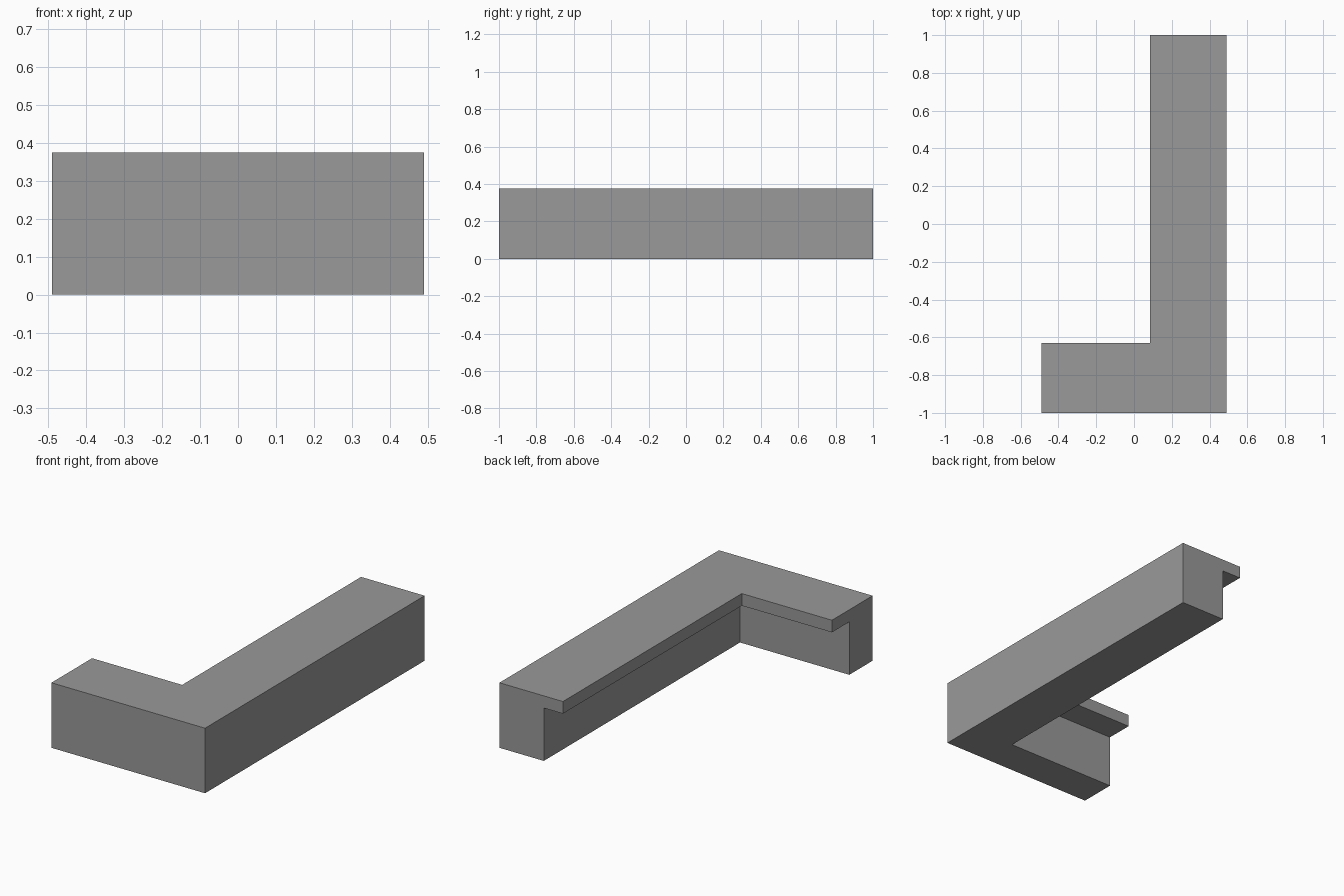
import bpy
import bmesh

cube = bpy.data.objects.get("Cube")
if cube:
    bpy.data.objects.remove(cube, do_unlink=True)

# Single grey material
grey = bpy.data.materials.new("mid_grey")
grey.use_nodes = True
colour = (0.32, 0.32, 0.32, 1)
grey.diffuse_color = colour
grey.node_tree.nodes["Principled BSDF"].inputs["Base Color"].default_value = colour

# Outer extents of the L plan
LEFT, BACK, HEIGHT, LIP_Z = 0.49, 1.0, 0.375, 0.305


def l_outline(inner_x, inner_y):
    """L plan, counter-clockwise, with its inner corner at (inner_x, inner_y)."""
    return [(-LEFT, -BACK), (LEFT, -BACK), (LEFT, BACK),
            (inner_x, BACK), (inner_x, inner_y), (-LEFT, inner_y)]


# Stacked rings: narrow base, then the wider overhanging top
base = l_outline(0.207, -0.788)
top = l_outline(0.085, -0.63)
bm = bmesh.new()
rings = [[bm.verts.new((x, y, z)) for x, y in outline]
         for outline, z in ((base, 0), (base, LIP_Z), (top, LIP_Z), (top, HEIGHT))]

# Outer and inner walls
for lower, upper in ((rings[0], rings[1]), (rings[2], rings[3])):
    for i in range(6):
        j = (i + 1) % 6
        bm.faces.new((lower[i], lower[j], upper[j], upper[i]))

# Underside and top surface
bm.faces.new(reversed(rings[0]))
bm.faces.new(rings[3])

# Underside of the overhang, along both arms
for i in (3, 4):
    bm.faces.new((rings[1][i], rings[1][i + 1], rings[2][i + 1], rings[2][i]))

bmesh.ops.remove_doubles(bm, verts=bm.verts, dist=0.0001)
bmesh.ops.recalc_face_normals(bm, faces=bm.faces)

mesh = bpy.data.meshes.new("corner_counter")
bm.to_mesh(mesh)
bm.free()
mesh.materials.append(grey)
counter = bpy.data.objects.new("corner_counter", mesh)
bpy.context.collection.objects.link(counter)
